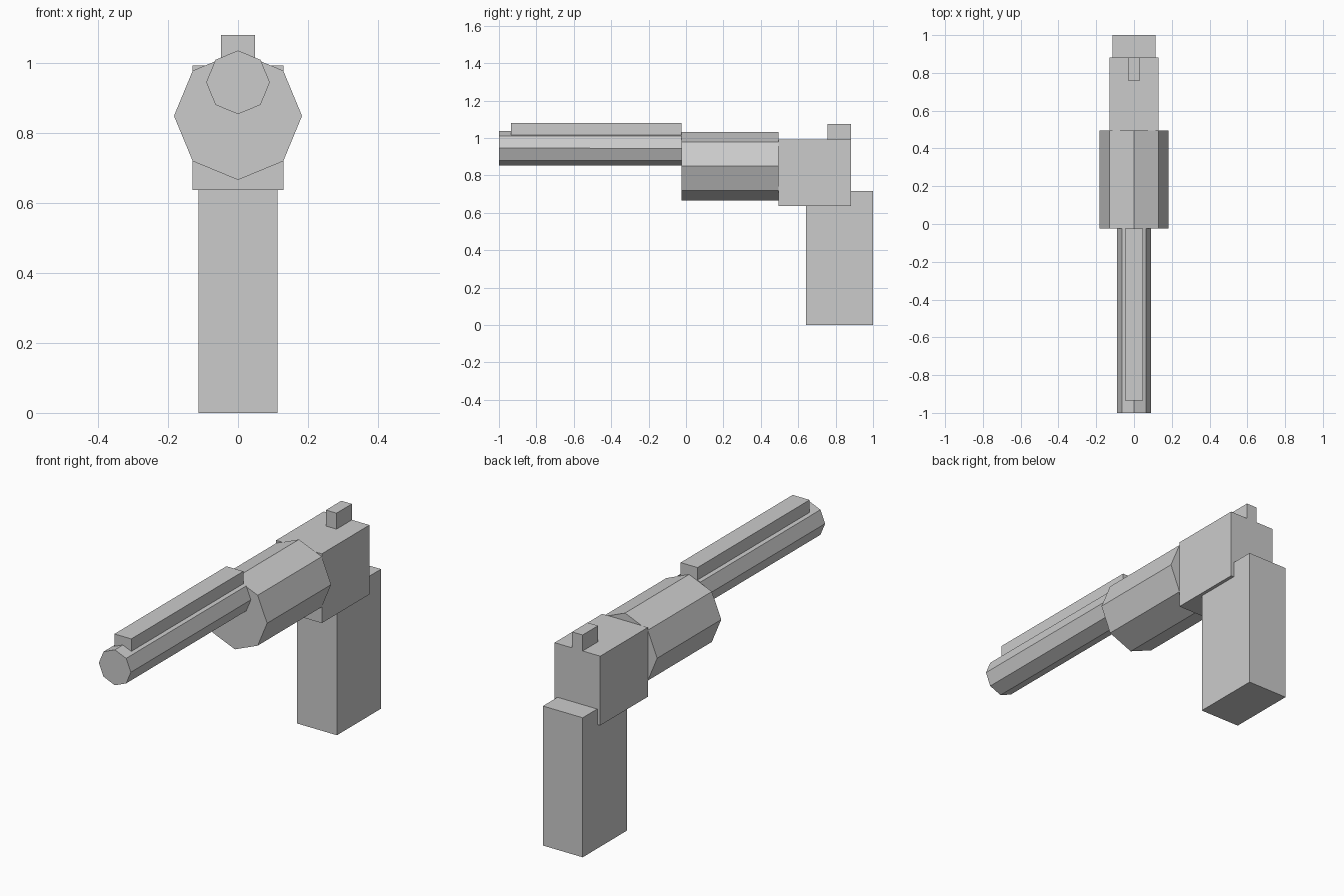
import bpy, math
from mathutils import Matrix

if "Cube" in bpy.data.objects:
    bpy.data.objects.remove(bpy.data.objects["Cube"])

grey = bpy.data.materials.new("grey_metal")
grey.diffuse_color = (0.6, 0.6, 0.6, 1)
grey.use_nodes = True
grey.node_tree.nodes["Principled BSDF"].inputs["Base Color"].default_value = grey.diffuse_color


def box(name, x, y, z):
    """Box from (low, high) ranges on each axis."""
    bpy.ops.mesh.primitive_cube_add(size=1)
    ob = bpy.context.object
    ob.name = name
    size = [r[1] - r[0] for r in (x, y, z)]
    mid = [(r[0] + r[1]) / 2 for r in (x, y, z)]
    ob.data.transform(Matrix.Translation(mid) @ Matrix.Diagonal((*size, 1)))
    ob.data.materials.append(grey)


def octagon_bar(name, radius, y, z):
    """Eight-sided bar along y, with a corner pointing up."""
    bpy.ops.mesh.primitive_cylinder_add(vertices=8, radius=radius, depth=y[1] - y[0])
    ob = bpy.context.object
    ob.name = name
    ob.data.transform(Matrix.Translation((0, (y[0] + y[1]) / 2, z))
                      @ Matrix.Rotation(math.pi / 2, 4, 'X'))
    ob.data.materials.append(grey)


# Barrel with its top rib
octagon_bar("barrel", 0.091, (-1.0, -0.025), 0.945)
box("barrel_rib", (-0.048, 0.048), (-0.935, -0.025), (1.0, 1.08))

# Drum
octagon_bar("drum", 0.183, (-0.025, 0.495), 0.849)

# Frame, rear sight and grip
box("frame", (-0.13, 0.13), (0.495, 0.882), (0.637, 0.993))
box("rear_sight", (-0.03, 0.03), (0.757, 0.882), (0.993, 1.075))
box("grip", (-0.113, 0.113), (0.642, 1.0), (0.0, 0.717))
